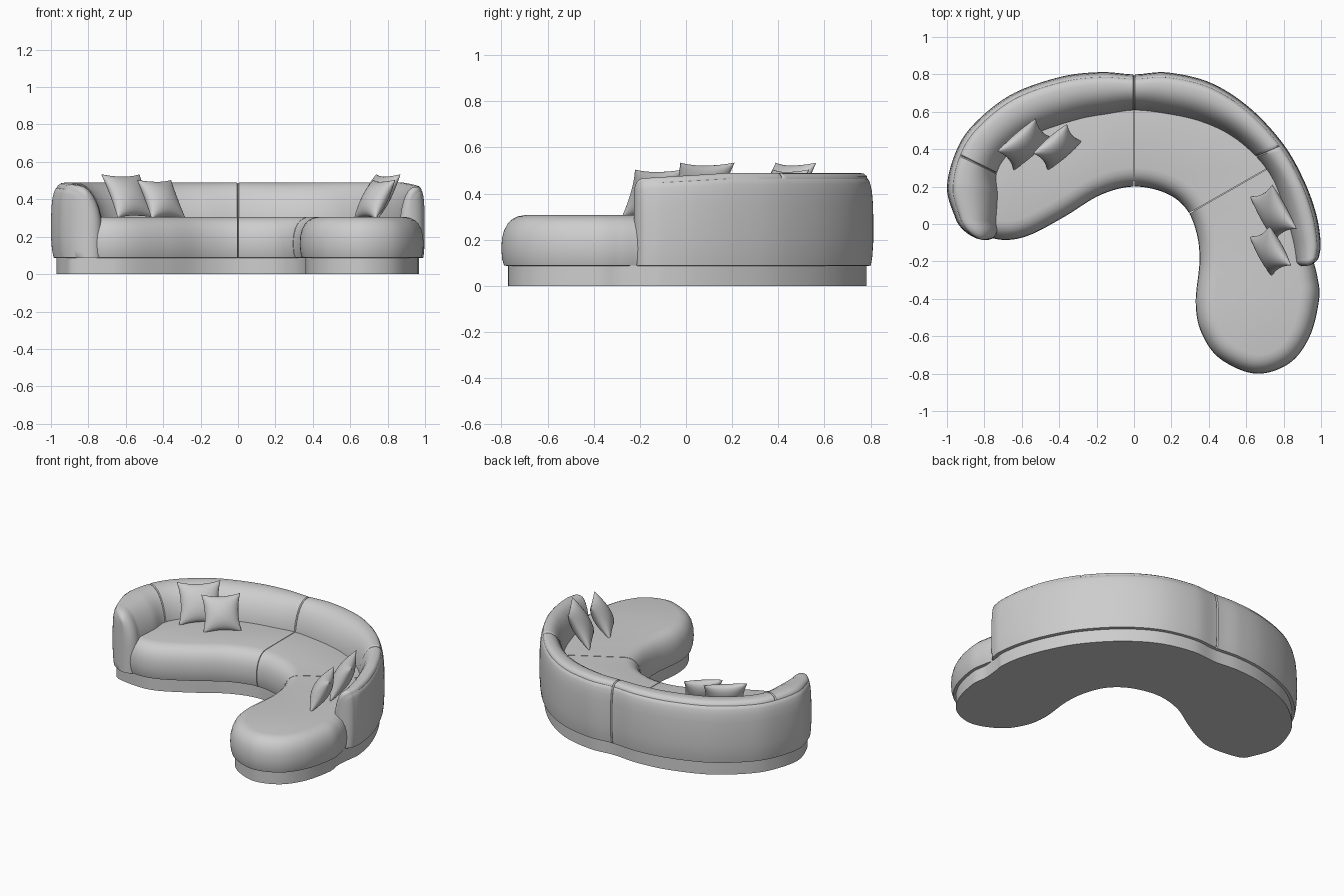
import bpy, bmesh, math
from mathutils import Vector

if "Cube" in bpy.data.objects:
    bpy.data.objects.remove(bpy.data.objects["Cube"])

fabric = bpy.data.materials.new("light_grey_fabric")
fabric.diffuse_color = (0.61, 0.61, 0.61, 1)
fabric.use_nodes = True
fabric.node_tree.nodes["Principled BSDF"].inputs["Base Color"].default_value = fabric.diffuse_color


def finish(name, bm, angle=35):
    bmesh.ops.remove_doubles(bm, verts=bm.verts, dist=0.0002)
    bmesh.ops.recalc_face_normals(bm, faces=bm.faces)
    me = bpy.data.meshes.new(name)
    bm.to_mesh(me)
    bm.free()
    ob = bpy.data.objects.new(name, me)
    bpy.context.collection.objects.link(ob)
    me.materials.append(fabric)
    bpy.ops.object.select_all(action='DESELECT')
    ob.select_set(True)
    bpy.context.view_layer.objects.active = ob
    bpy.ops.object.shade_smooth_by_angle(angle=math.radians(angle))
    return ob


def spline(pts, t, closed=False):
    """Catmull-Rom point of any dimension at parameter t."""
    n = len(pts)
    i = math.floor(t) if closed else min(int(t), n - 2)
    f = t - i
    get = (lambda k: pts[k % n]) if closed else (lambda k: pts[max(0, min(n - 1, k))])
    p0, p1, p2, p3 = (get(i + k) for k in (-1, 0, 1, 2))
    return [b + 0.5 * f * (c - a + f * (2 * a - 5 * b + 4 * c - d + f * (3 * (b - c) + d - a)))
            for a, b, c, d in zip(p0, p1, p2, p3)]


def loft(rings):
    bm = bmesh.new()
    vs = [[bm.verts.new(p) for p in r] for r in rings]
    n = len(rings[0])
    for a, b in zip(vs, vs[1:]):
        for i in range(n):
            j = (i + 1) % n
            bm.faces.new((a[i], a[j], b[j], b[i]))
    bm.faces.new(vs[0][::-1])
    bm.faces.new(vs[-1])
    return bm


def slab(pts, profile, step=10):
    """Closed plan outline (counter-clockwise) stacked as (inset, z) loops."""
    loop = [Vector(spline(pts, k / step, True)) for k in range(len(pts) * step)]
    n = len(loop)
    nor = []
    for i in range(n):
        t = (loop[(i + 2) % n] - loop[i - 2]).normalized()
        nor.append(Vector((-t.y, t.x)))
    return loft([[(*(p + m * d), z) for p, m in zip(loop, nor)] for d, z in profile])


# Backrest stations, left arm to right arm: outer x, y and inner x, y
STATIONS = [
    (-.955, .03, -.735, .0), (-1.0, .19, -.725, .15), (-.955, .38, -.73, .27),
    (-.86, .53, -.66, .38), (-.66, .69, -.52, .48), (-.40, .785, -.30, .555),
    (-.18, .812, -.14, .585), (0, .80, 0, .605), (.18, .81, .15, .59),
    (.41, .755, .34, .55), (.62, .62, .51, .475), (.80, .425, .65, .36),
    (.91, .23, .745, .23), (.975, .05, .81, .05), (.998, -.10, .85, -.10),
    (.99, -.17, .865, -.19)]

# Seat front edge, left to right and round the chaise
FRONT = [
    (-.70, -.085), (-.56, -.06), (-.37, .04), (-.18, .155), (0, .2), (.17, .165),
    (.28, .08), (.335, -.05), (.35, -.2), (.33, -.42), (.36, -.58), (.46, -.72),
    (.65, -.80), (.83, -.745), (.94, -.60), (.99, -.40), (.98, -.28)]

# Plinth base, set in from the outer outline
outer = [s[:2] for s in reversed(STATIONS)]
finish("base", slab(FRONT + outer + [(-.89, -.055)], [(.03, 0), (.03, .088)]))

# Seat: one rounded slab cut into three cushions along the seams
hidden = [(o[0] * .72 + o[2] * .28, o[1] * .72 + o[3] * .28) for o in reversed(STATIONS)]
SEAT_PROFILE = [(.03, .086), (.012, .088), (.004, .115), (0, .16), (.003, .205), (.012, .24),
                (.028, .27), (.048, .289), (.072, .301), (.10, .306)]
mid_cut = (Vector((0, .4, 0)), Vector((1, 0, 0)))
chaise_cut = (Vector((.30, .06, 0)), Vector((-.2, .35, 0)).normalized())
CUSHIONS = {"seat_left": [(mid_cut, 1)],
            "seat_middle": [(mid_cut, -1), (chaise_cut, -1)],
            "seat_chaise": [(chaise_cut, 1)]}
for name, cuts in CUSHIONS.items():
    bm = slab(FRONT + hidden + [(-.82, -.05)], SEAT_PROFILE)
    for (co, no), side in cuts:
        geom = bm.verts[:] + bm.edges[:] + bm.faces[:]
        bmesh.ops.bisect_plane(bm, geom=geom, dist=1e-5, plane_co=co - no * side * .002,
                               plane_no=no * side, clear_outer=True)
        rim = [e for e in bm.edges if e.is_boundary]
        bmesh.ops.holes_fill(bm, edges=rim, sides=0)
    finish(name, bm)

# Backrest cross-section: u from outer (0) to inner (1), and height, with piping notch
SECTION = [(.10, .086), (.05, .088), (.02, .13), (0, .20), (0, .28), (.01, .36), (.03, .41),
           (.06, .441), (.095, .461), (.118, .464), (.13, .475), (.19, .486), (.28, .49),
           (.40, .489), (.52, .482), (.64, .466), (.75, .441), (.85, .405), (.93, .36),
           (.98, .31), (1, .26), (1, .086)]


def back_ring(o, i, h, groove=0):
    """groove: 0 plain, 1 inner seam only, 2 seam all round."""
    ring = []
    for u, z in SECTION:
        z = .086 + (z - .086) * h
        if groove == 2 or (groove == 1 and u > .12):
            z -= .006 if z > .3 else 0
            u += .035 * (.5 - u) * 2
        p = o.lerp(i, u)
        ring.append((p.x, p.y, z))
    return ring


def height(y):
    return 1 - .06 * max(0, min(1, (.2 - y) / .4))


def rounded_end(s, d):
    """Rings that close an arm end as a half ellipse reaching d."""
    o, i = Vector(s[:2]), Vector(s[2:])
    m, half, out = (o + i) / 2, (o - i) / 2, []
    for k in range(1, 11):
        a = k / 10 * math.pi / 2
        c = max(math.cos(a), .02)
        mk = m + d * math.sin(a)
        out.append(back_ring(mk + half * c, mk - half * c, height(m.y) * (1 - .16 * (1 - c) ** 1.3)))
    return out


seams = {2: 1, 7: 2, 11: 1}
ts = {k / 10: 0 for k in range((len(STATIONS) - 1) * 10 + 1)}
for k, g in seams.items():
    ts.update({k - .035: 0, float(k): g, k + .035: 0})
rings = rounded_end(STATIONS[0], Vector((.035, -.10)))[::-1]
for t in sorted(ts):
    p = spline(STATIONS, t)
    o, i = Vector(p[:2]), Vector(p[2:])
    rings.append(back_ring(o, i, height((o.y + i.y) / 2), ts[t]))
rings += rounded_end(STATIONS[-1], Vector((-.005, -.045)))
finish("backrest", loft(rings), 40)


# Scatter pillows: pinched squares, leaning back
def pillow(name, centre, size, facing, lean=30, thick=.055, n=20):
    f = Vector((*facing, 0)).normalized()
    a = Vector((-f.y, f.x, 0))
    t = math.radians(lean)
    z = Vector((0, 0, 1))
    up, nor = z * math.cos(t) - f * math.sin(t), f * math.cos(t) + z * math.sin(t)
    bm = bmesh.new()
    for side in (1, -1):
        grid = []
        for r in range(n + 1):
            row = []
            for c in range(n + 1):
                u = math.sin((c / n - .5) * math.pi)
                v = math.sin((r / n - .5) * math.pi)
                w = thick * (max(0, 1 - u * u) * max(0, 1 - v * v)) ** .5
                p = (a * u * (1 - .14 * (1 - v * v)) + up * v * (1 - .14 * (1 - u * u))) * size / 2
                row.append(bm.verts.new(Vector(centre) + p + nor * side * w))
            grid.append(row)
        for r in range(n):
            for c in range(n):
                bm.faces.new((grid[r][c], grid[r][c + 1], grid[r + 1][c + 1], grid[r + 1][c]))
    finish(name, bm, 60)


pillow("pillow_left_large", (-.585, .425, .417), .27, (.65, -.76))
pillow("pillow_left_small", (-.41, .41, .40), .24, (.65, -.76))
pillow("pillow_right_large", (.745, .06, .417), .27, (-.87, -.48))
pillow("pillow_right_small", (.73, -.145, .40), .24, (-.87, -.48))
